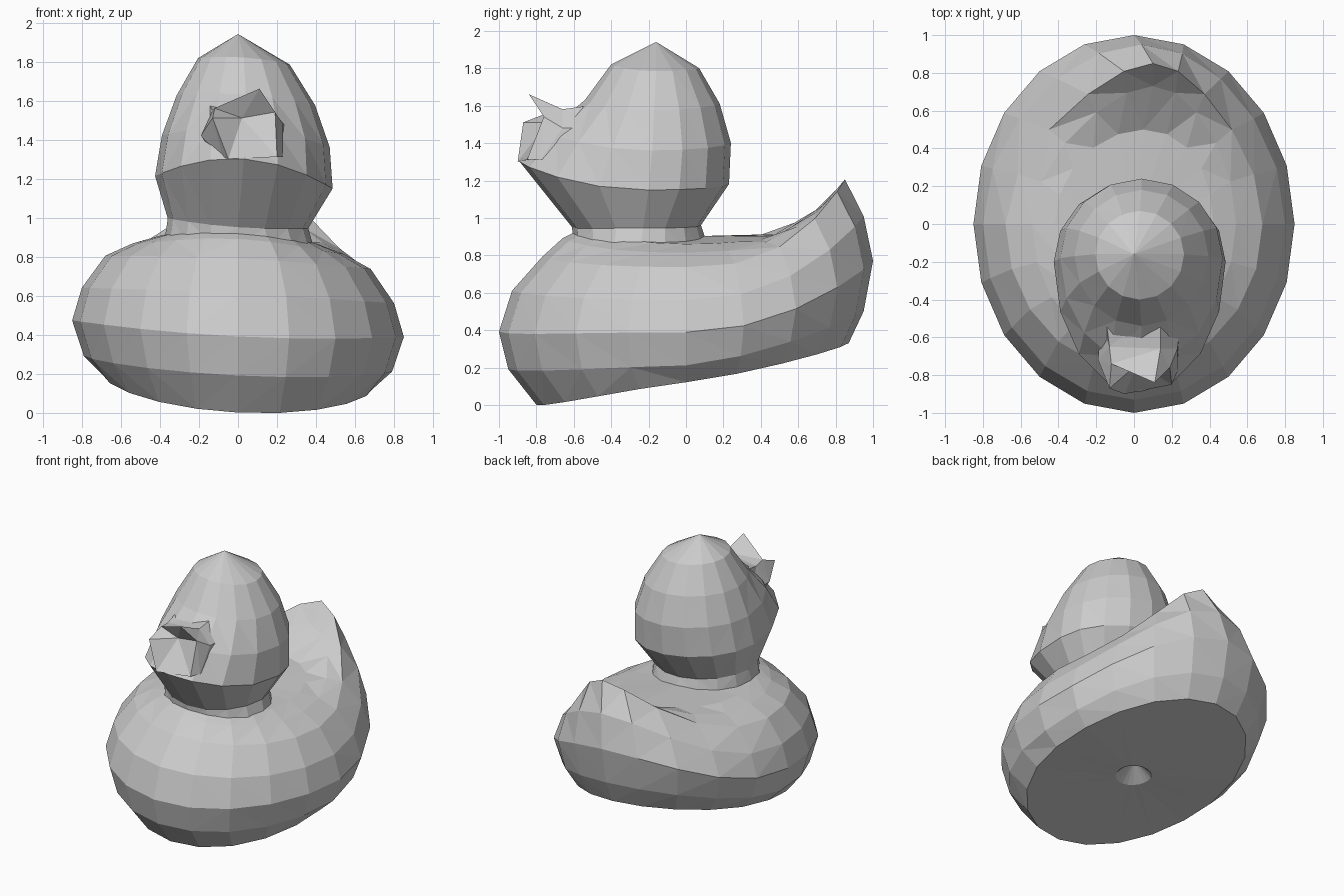
import bpy, bmesh
from math import sin, cos, pi

if "Cube" in bpy.data.objects:
    bpy.data.objects.remove(bpy.data.objects["Cube"])


def ring(bm, n, cx, cy, front, back, rx, zf, zm, zb, roll, power=2.0, taper=0.0, skew=0.0):
    """Egg-shaped ring: half ellipses to the front and back, curving in z.
    taper narrows and skew shifts the rear half."""
    verts = []
    for i in range(n):
        t = 2 * pi * i / n
        c = cos(t)
        x = rx * sin(t)
        if c < 0:
            x = x * (1 - taper * c * c) + skew * c * c
        y = cy - c * ((cy - front) if c > 0 else (back - cy))
        z = zm + ((zf - zm) if c > 0 else (zb - zm)) * abs(c) ** power - roll * x
        verts.append(bm.verts.new((cx + x, y, z)))
    return verts


def bridge(bm, a, b):
    n = len(a)
    for i in range(n):
        j = (i + 1) % n
        bm.faces.new((a[i], a[j], b[j], b[i]))


def fan(bm, loop, point):
    v = bm.verts.new(point)
    for i in range(len(loop)):
        bm.faces.new((loop[i], loop[(i + 1) % len(loop)], v))


def finish(bm, name):
    bmesh.ops.recalc_face_normals(bm, faces=bm.faces[:])
    bmesh.ops.triangulate(bm, faces=bm.faces[:])
    me = bpy.data.meshes.new(name)
    bm.to_mesh(me)
    bm.free()
    ob = bpy.data.objects.new(name, me)
    bpy.context.collection.objects.link(ob)
    return ob


# Body: small recess below, tilted hull rings, raised tail, hollow back
bm = bmesh.new()
body = [  # front y, back y, half width, z front, z middle, z back, z power, taper, skew
    (-.12, .10, .13, .14, .155, .17, 1, 0, 0),
    (-.80, .87, .69, .00, .155, .33, 1.2, 0, 0),
    (-.95, .95, .79, .19, .25, .50, 1.4, 0, 0),
    (-1.0, 1.0, .85, .39, .43, .77, 2, 0, 0),
    (-.93, .95, .80, .61, .60, 1.01, 2.3, .12, .04),
    (-.77, .85, .68, .79, .77, 1.21, 2.8, .35, .1),
    (-.66, .73, .54, .89, .84, 1.07, 2.8, .25, .1),
    (-.56, .50, .42, .94, .88, .91, 2, 0, .05),
]
prev = None
for f, b, rx, zf, zm, zb, p, tp, sk in body:
    cur = ring(bm, 20, 0, 0, f, b, rx, zf, zm, zb, .05, p, tp, sk)
    if prev:
        bridge(bm, prev, cur)
    else:
        fan(bm, cur, (.02, .03, .25))
    prev = cur
fan(bm, prev, (0, 0, .9))
parts = [finish(bm, "body")]

# Head: neck, jutting muzzle and domed crown
bm = bmesh.new()
head = [  # centre x, y, front y, back y, half width, z front, z middle, z back
    (.01, -.25, -.60, .11, .39, .87, .83, .87),
    (.00, -.23, -.61, .08, .36, .95, .97, .96),
    (.03, -.20, -.89, .23, .455, 1.30, 1.18, 1.18),
    (.04, -.18, -.74, .24, .43, 1.46, 1.39, 1.40),
    (.04, -.17, -.54, .18, .355, 1.63, 1.60, 1.61),
    (.03, -.16, -.40, .07, .235, 1.82, 1.80, 1.80),
]
prev = None
for cx, cy, f, b, rx, zf, zm, zb in head:
    cur = ring(bm, 16, cx, cy, f, b, rx, zf, zm, zb, .07)
    if prev:
        bridge(bm, prev, cur)
    prev = cur
fan(bm, prev, (0, -.16, 1.94))
parts.append(finish(bm, "head"))

# Beak: base loop sunk in the face, flared lip, open mouth
bm = bmesh.new()
base = [(-.16, -.40, 1.60), (.14, -.44, 1.61), (.25, -.50, 1.48),
        (.24, -.64, 1.32), (-.12, -.70, 1.32), (-.18, -.52, 1.42)]
notch = [(-.13, -.65, 1.55), (.14, -.66, 1.58), (.23, -.66, 1.48),
         (.23, -.78, 1.31), (-.08, -.82, 1.31), (-.19, -.72, 1.42)]
lip = [(-.12, -.74, 1.56), (.11, -.84, 1.66), (.19, -.76, 1.54),
       (.20, -.85, 1.31), (-.05, -.90, 1.30), (-.13, -.87, 1.51)]
loops = [[bm.verts.new(p) for p in pts] for pts in (base, notch, lip)]
bridge(bm, loops[0], loops[1])
bridge(bm, loops[1], loops[2])
fan(bm, loops[2], (.02, -.74, 1.51))
fan(bm, loops[0], (.04, -.42, 1.45))
parts.append(finish(bm, "beak"))

# Stand the whole figure on the ground
low = min(v.co.z for ob in parts for v in ob.data.vertices)
for ob in parts:
    for v in ob.data.vertices:
        v.co.z -= low
